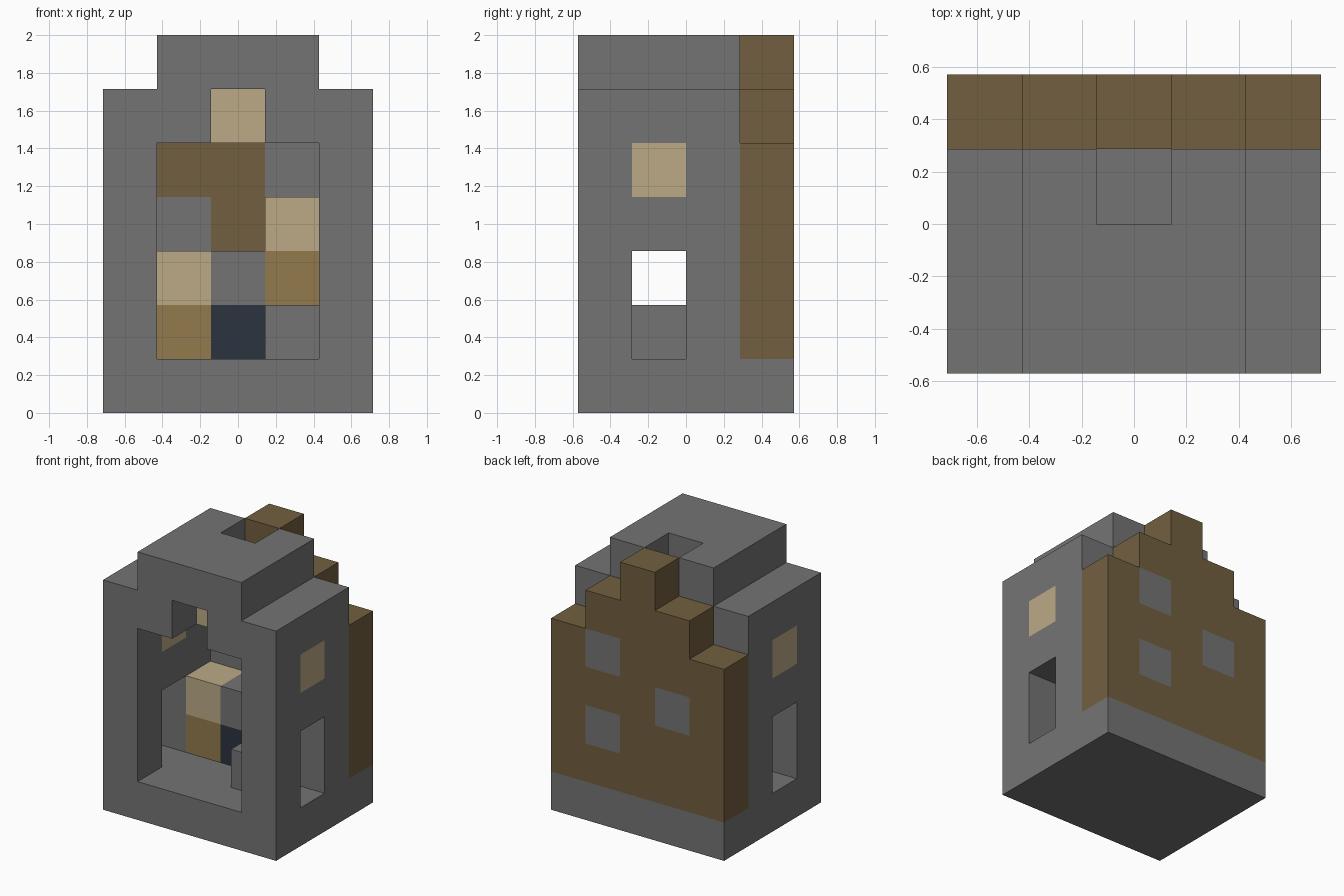
import bpy
import bmesh
from itertools import product
from mathutils import Vector

cube = bpy.data.objects.get("Cube")
if cube:
    bpy.data.objects.remove(cube, do_unlink=True)

UNIT = 2 / 7                       # block size: the house is 5 x 4 x 7 blocks
ORIGIN = Vector((2.5, 2, 0))


def material(name, hex_code):
    rgb = [int(hex_code[i:i + 2], 16) / 255 for i in (0, 2, 4)]
    linear = [c / 12.92 if c <= 0.04045 else ((c + 0.055) / 1.055) ** 2.4 for c in rgb]
    mat = bpy.data.materials.new(name)
    mat.use_nodes = True
    mat.diffuse_color = (*linear, 1)
    mat.node_tree.nodes["Principled BSDF"].inputs["Base Color"].default_value = (*linear, 1)
    return mat


stone = material("grey_stone", "747474")
timber = material("dark_timber", "725F40")
tan = material("pale_tan", "BCAA86")
oak = material("oak", "937A4D")
navy = material("dark_navy", "2B3440")

blocks = {}                        # block position -> (part name, material)


def fill(part, mat, x, y, z):
    """Fill an inclusive range of blocks; part None carves them away."""
    for cell in product(*(range(a, b + 1) for a, b in (x, y, z))):
        if part:
            blocks[cell] = (part, mat)
        else:
            blocks.pop(cell, None)


# Stone shell with stepped roof
fill("stone_shell", stone, (0, 4), (0, 2), (0, 5))
fill("stone_shell", stone, (0, 4), (3, 3), (0, 0))
fill("stone_shell", stone, (1, 3), (0, 2), (6, 6))

# Stepped timber back wall
for inset in range(3):
    fill("back_wall", timber, (inset, 4 - inset), (3, 3), (1, 4 + inset))

# Open room, ceiling slot, side doors and chimney hole
fill(None, None, (1, 3), (0, 2), (1, 4))
fill(None, None, (2, 2), (0, 2), (5, 5))
fill(None, None, (0, 4), (1, 1), (1, 2))
fill(None, None, (2, 2), (2, 2), (6, 6))

# Side and back windows
for x in (0, 4):
    fill("side_windows", tan, (x, x), (1, 1), (4, 4))
for x, z in ((3, 4), (1, 3), (3, 2)):
    fill("back_windows", stone, (x, x), (3, 3), (z, z))

# Furniture: cabinets either side of a stove, a low stone block, a ceiling lamp
fill("right_cabinet", oak, (1, 1), (2, 2), (1, 1))
fill("right_cabinet_top", tan, (1, 1), (2, 2), (2, 2))
fill("stove_mouth", navy, (2, 2), (2, 2), (1, 1))
fill("stove_top", stone, (2, 2), (2, 2), (2, 2))
fill("left_cabinet", oak, (3, 3), (2, 2), (1, 2))
fill("left_cabinet_top", tan, (3, 3), (2, 2), (3, 3))
fill("stone_block", stone, (3, 3), (1, 1), (1, 1))
fill("ceiling_lamp", tan, (2, 2), (1, 1), (5, 5))


def build(part):
    """Make one object from the exposed sides of a part's blocks."""
    bm = bmesh.new()
    mat = None
    for cell, (name, cell_mat) in blocks.items():
        if name != part:
            continue
        mat = cell_mat
        centre = Vector(cell) + Vector((0.5, 0.5, 0.5)) - ORIGIN
        for axis, sign in product(range(3), (-1, 1)):
            normal = Vector((0, 0, 0))
            normal[axis] = sign
            if tuple(int(c + n) for c, n in zip(cell, normal)) in blocks:
                continue
            u = Vector((0, 0, 0))
            u[(axis + 1) % 3] = 1
            v = normal.cross(u)
            corners = (-u - v, u - v, u + v, -u + v)
            bm.faces.new([bm.verts.new((centre + (normal + c) / 2) * UNIT) for c in corners])
    bmesh.ops.remove_doubles(bm, verts=bm.verts[:], dist=0.001)
    bmesh.ops.dissolve_limit(bm, angle_limit=0.01, verts=bm.verts[:], edges=bm.edges[:])
    mesh = bpy.data.meshes.new(part)
    bm.to_mesh(mesh)
    bm.free()
    mesh.materials.append(mat)
    bpy.context.collection.objects.link(bpy.data.objects.new(part, mesh))


for part in sorted({name for name, _ in blocks.values()}):
    build(part)
